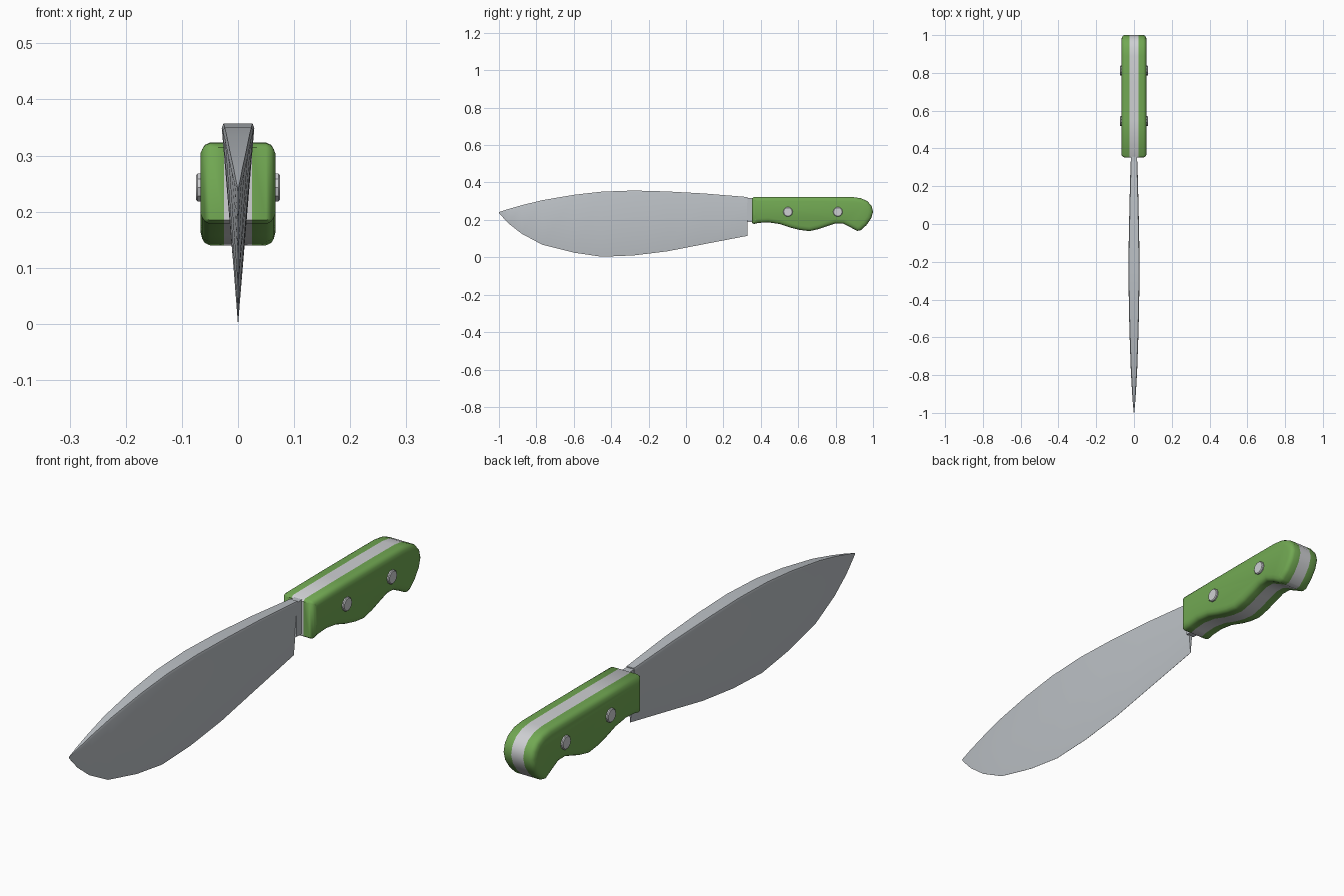
import bpy, bmesh, math
from mathutils import Vector

if "Cube" in bpy.data.objects:
    bpy.data.objects.remove(bpy.data.objects["Cube"])


def material(name, rgb):
    m = bpy.data.materials.new(name)
    m.diffuse_color = (*rgb, 1)
    m.use_nodes = True
    m.node_tree.nodes["Principled BSDF"].inputs["Base Color"].default_value = m.diffuse_color
    return m


STEEL = material("blade steel", (0.50, 0.53, 0.56))
BRIGHT = material("bright metal", (0.62, 0.63, 0.65))
GREEN = material("green grip", (0.165, 0.39, 0.085))


def loft(name, rings, mats, rule=None, angle=35):
    """Skin equal-length closed rings of points and cap both ends."""
    bm = bmesh.new()
    loops = [[bm.verts.new(p) for p in ring] for ring in rings]
    for a, b in zip(loops, loops[1:]):
        for i in range(len(a)):
            j = (i + 1) % len(a)
            bm.faces.new((a[i], a[j], b[j], b[i]))
    bm.faces.new(loops[0])
    bm.faces.new(loops[-1])
    bmesh.ops.remove_doubles(bm, verts=bm.verts, dist=1e-5)
    bmesh.ops.recalc_face_normals(bm, faces=bm.faces)
    if rule:
        for f in bm.faces:
            f.material_index = rule(f.calc_center_median())
    me = bpy.data.meshes.new(name)
    bm.to_mesh(me)
    bm.free()
    ob = bpy.data.objects.new(name, me)
    bpy.context.collection.objects.link(ob)
    for m in mats:
        me.materials.append(m)
    bpy.context.view_layer.objects.active = ob
    bpy.ops.object.select_all(action='DESELECT')
    ob.select_set(True)
    bpy.ops.object.shade_smooth_by_angle(angle=math.radians(angle))
    return ob


def blade_ring(y, top, bottom, w):
    b = min(0.008, (top - bottom) * 0.1)
    c = max(w - 0.003, w * 0.7)
    return [(0.0004, y, bottom), (w, y, top - b), (c, y, top),
            (-c, y, top), (-w, y, top - b), (-0.0004, y, bottom)]


# Blade: wedge sections (y, spine height, edge height, half width)
stations = [(-1.0, 0.242, 0.236, 0.001), (-0.95, 0.258, 0.182, 0.006),
            (-0.88, 0.278, 0.127, 0.011), (-0.77, 0.305, 0.068, 0.017),
            (-0.60, 0.334, 0.025, 0.023), (-0.45, 0.351, 0.003, 0.027),
            (-0.28, 0.357, 0.010, 0.029), (-0.10, 0.352, 0.032, 0.028),
            (0.10, 0.341, 0.071, 0.024), (0.33, 0.322, 0.115, 0.018)]
loft("blade", [blade_ring(*s) for s in stations], [STEEL])

# Neck joining blade to handle
loft("neck", [blade_ring(y, 0.318, 0.19, 0.017) for y in (0.325, 0.40)], [STEEL])
neck = bpy.data.objects["neck"]
for v in neck.data.vertices:
    v.co.x = math.copysign(0.016, v.co.x)

# Handle: side profile (y, z), counter-clockwise
profile = [(0.352, 0.185), (0.362, 0.178), (0.39, 0.184), (0.44, 0.187),
           (0.50, 0.178), (0.56, 0.158), (0.61, 0.146), (0.66, 0.140),
           (0.71, 0.151), (0.76, 0.168), (0.80, 0.181), (0.84, 0.180),
           (0.88, 0.160), (0.915, 0.141), (0.935, 0.145), (0.965, 0.172),
           (0.99, 0.208), (1.0, 0.243), (0.992, 0.275), (0.97, 0.300),
           (0.935, 0.316), (0.89, 0.322), (0.75, 0.323), (0.55, 0.323),
           (0.362, 0.322), (0.352, 0.314)]


def inset_ring(x, d):
    pts = [Vector(p) for p in profile]
    out = []
    for i, p in enumerate(pts):
        t1 = (p - pts[i - 1]).normalized()
        t2 = (pts[(i + 1) % len(pts)] - p).normalized()
        n = Vector((-t1.y - t2.y, t1.x + t2.x)).normalized()
        q = p + n * d
        out.append((x, q.x, q.y))
    return out


half = [(0.025, 0), (0.050, 0), (0.059, 0.004), (0.064, 0.012), (0.067, 0.024)]
layers = [(-x, d) for x, d in reversed(half)] + half
loft("handle", [inset_ring(x, d) for x, d in layers], [GREEN, BRIGHT],
     lambda c: 1 if abs(c.x) < 0.024 else 0, 50)

# Rivets passing right through the handle
for k, y in enumerate((0.545, 0.812)):
    rings = [[(x, y + r * math.cos(a * math.tau / 10), 0.243 + r * math.sin(a * math.tau / 10))
              for a in range(10)]
             for x, r in ((-0.075, 0.023), (-0.072, 0.026), (0.072, 0.026), (0.075, 0.023))]
    loft(f"rivet_{k + 1}", rings, [BRIGHT])
